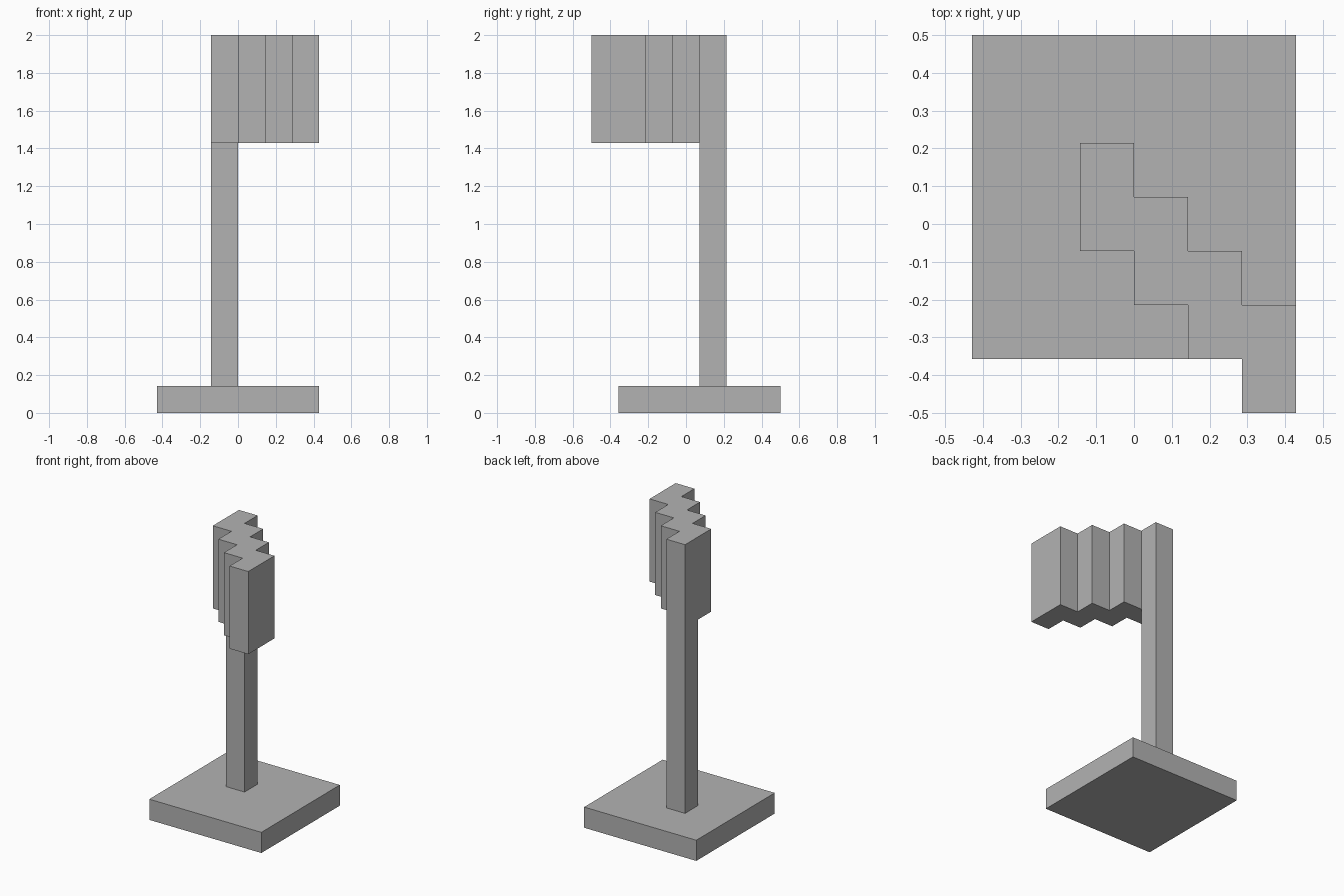
import bpy
import bmesh

UNIT = 2 / 14  # grid step shared by every part

scene_cube = bpy.data.objects.get("Cube")
if scene_cube:
    bpy.data.objects.remove(scene_cube, do_unlink=True)

grey = bpy.data.materials.new("plain grey")
grey.use_nodes = True
colour = (0.45, 0.45, 0.45, 1)
grey.diffuse_color = colour
grey.node_tree.nodes["Principled BSDF"].inputs["Base Color"].default_value = colour


def prism(name, outline, bottom, top):
    """Extrude a counter-clockwise outline, in grid steps, upward."""
    bm = bmesh.new()
    base = bm.faces.new([bm.verts.new((x * UNIT, y * UNIT, bottom * UNIT)) for x, y in outline])
    raised = bmesh.ops.extrude_face_region(bm, geom=[base], use_keep_orig=True)
    moved = [v for v in raised["geom"] if isinstance(v, bmesh.types.BMVert)]
    bmesh.ops.translate(bm, vec=(0, 0, (top - bottom) * UNIT), verts=moved)
    bmesh.ops.recalc_face_normals(bm, faces=bm.faces)
    mesh = bpy.data.meshes.new(name)
    bm.to_mesh(mesh)
    bm.free()
    mesh.materials.append(grey)
    obj = bpy.data.objects.new(name, mesh)
    bpy.context.collection.objects.link(obj)
    return obj


def rectangle(x0, x1, y0, y1):
    return [(x0, y0), (x1, y0), (x1, y1), (x0, y1)]


# Square base and upright pole
prism("base", rectangle(-3, 3, -2.5, 3.5), 0, 1)
prism("pole", rectangle(-1, 0, 0.5, 1.5), 1, 14)

# Stepped flag: front edge walks out from the pole, back edge walks home
front, back = [], []
for step in range(4):
    x = step - 1
    front += [(x, -0.5 - step), (x + 1, -0.5 - step)]
    if step:
        back += [(x, 1.5 - step), (x + 1, 1.5 - step)]
back = [(-1, 0.5)] + back[1:]  # the first cell butts against the pole
prism("flag", front + back[::-1], 10, 14)
